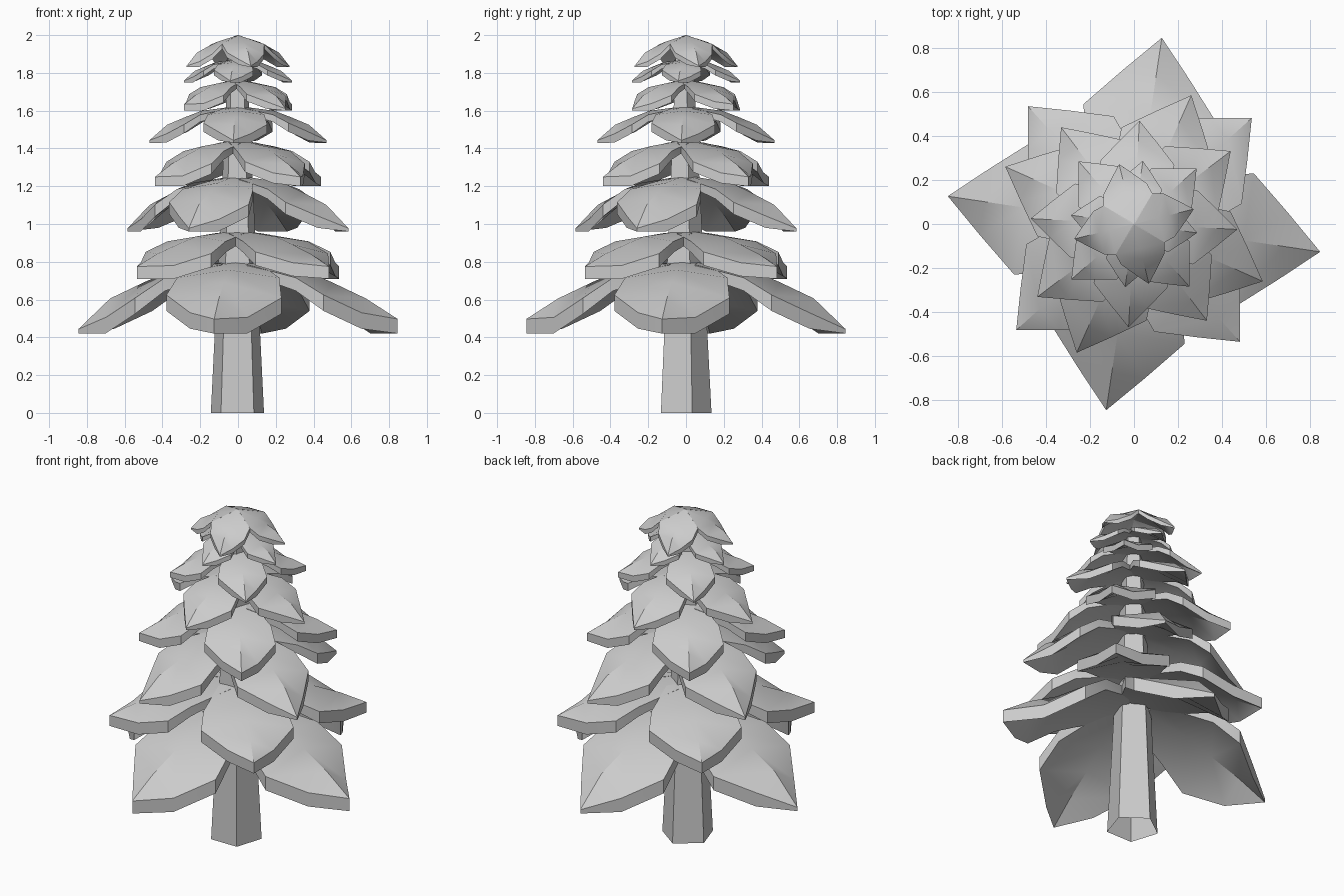
import bpy, bmesh
from math import radians
from mathutils import Matrix, Vector

cube = bpy.data.objects.get("Cube")
if cube:
    bpy.data.objects.remove(cube, do_unlink=True)

grey = bpy.data.materials.new("plain_grey")
grey.use_nodes = True
grey.diffuse_color = (0.6, 0.6, 0.6, 1)
grey.node_tree.nodes["Principled BSDF"].inputs["Base Color"].default_value = (0.6, 0.6, 0.6, 1)


def finish(bm, name):
    """Turn a bmesh into an object, smooth but for its sharp edges."""
    bmesh.ops.recalc_face_normals(bm, faces=bm.faces)
    mesh = bpy.data.meshes.new(name)
    bm.to_mesh(mesh)
    bm.free()
    mesh.materials.append(grey)
    obj = bpy.data.objects.new(name, mesh)
    bpy.context.collection.objects.link(obj)
    bpy.ops.object.select_all(action='DESELECT')
    obj.select_set(True)
    bpy.context.view_layer.objects.active = obj
    bpy.ops.object.shade_smooth_by_angle(angle=radians(30))


# Bough outline, from trunk to tip: distance, half width, fall of the ridge,
# extra fall of the two sides, thickness
BOUGH = [(0.08, 0.16, 0.0, 0.05, 0.05, 0.6),
         (0.41, 0.32, 0.14, 0.14, 0.14, 0.9),
         (0.59, 0.36, 0.36, 0.22, 0.27, 1.1),
         (0.80, 0.18, 0.64, 0.25, 0.33, 1.1)]

# The top boughs meet in a closed dome
CAP_BOUGH = [(0.0, 0.01, 0.0, 0.0, 0.0, 0.9),
             (0.41, 0.41, 0.25, 0.08, 0.08, 1.0),
             (0.59, 0.36, 0.42, 0.22, 0.27, 1.1),
             BOUGH[3]]


def add_bough(bm, outline, radius, top, bottom, angle, blunt):
    """One thick, arched, pointed bough."""
    thick = 0.09 * radius
    fall = top - bottom - thick
    turn = Matrix.Rotation(angle, 3, 'Z')

    def layer(under):
        rows = []
        for r, w, ridge, right, left, t in outline:
            rows.append([])
            for s, side in ((-1, right), (0, 0), (1, left)):
                z = top - fall * (ridge + side) - under * t * thick
                rows[-1].append(bm.verts.new(turn @ Vector((radius * r, radius * w * s, z))))
        # A sharp tip thins out towards its lower edge
        drop = thick if under else (0 if blunt else 0.7 * thick)
        tip = bm.verts.new(turn @ Vector((radius, 0, top - fall - drop)))
        for a, b in zip(rows, rows[1:]):
            for j in (0, 1):
                bm.faces.new((a[j], a[j + 1], b[j + 1], b[j]))
        for j in (0, 1):
            bm.faces.new((rows[-1][j], rows[-1][j + 1], tip))
        # Loop around the rim
        return ([row[0] for row in rows] + [tip]
                + [row[2] for row in reversed(rows)] + [rows[0][1]])

    upper, lower = layer(0), layer(1)
    for i in range(len(upper)):
        k = (i + 1) % len(upper)
        bm.faces.new((upper[i], upper[k], lower[k], lower[i]))


# Trunk: tapered five-sided tube, open below, with a flat face to the front
bm = bmesh.new()
rings = []
for radius, z in ((0.148, 0), (0.05, 1.9)):
    rings.append([bm.verts.new(Matrix.Rotation(radians(72 * i), 3, 'Z')
                               @ Vector((0, radius, 0)) + Vector((-0.003, -0.013, z)))
                  for i in range(5)])
for i in range(5):
    k = (i + 1) % 5
    bm.faces.new((rings[0][i], rings[0][k], rings[1][k], rings[1][i]))
finish(bm, "trunk")

# Tiers of four boughs: radius, top, bottom, turn, boughs with a blunt tip
TIERS = [(0.855, 0.80, 0.42, -8.5, (0, 3)),
         (0.72, 0.96, 0.71, 42, (0, 1, 2, 3)),
         (0.64, 1.25, 0.96, -24, ()),
         (0.55, 1.44, 1.20, 37, (0, 1, 2, 3)),
         (0.47, 1.62, 1.43, -3, ()),
         (0.38, 1.76, 1.60, 41.5, (0, 2)),
         (0.29, 1.87, 1.75, -8, ())]

for n, (radius, top, bottom, turn, blunt) in enumerate(TIERS, 1):
    bm = bmesh.new()
    for k in range(4):
        add_bough(bm, BOUGH, radius, top, bottom, radians(turn + 90 * k), k in blunt)
    finish(bm, f"branch_tier_{n}")

bm = bmesh.new()
for k in range(4):
    add_bough(bm, CAP_BOUGH, 0.28, 2.0, 1.83, radians(14 + 90 * k), False)
finish(bm, "top_tier")
